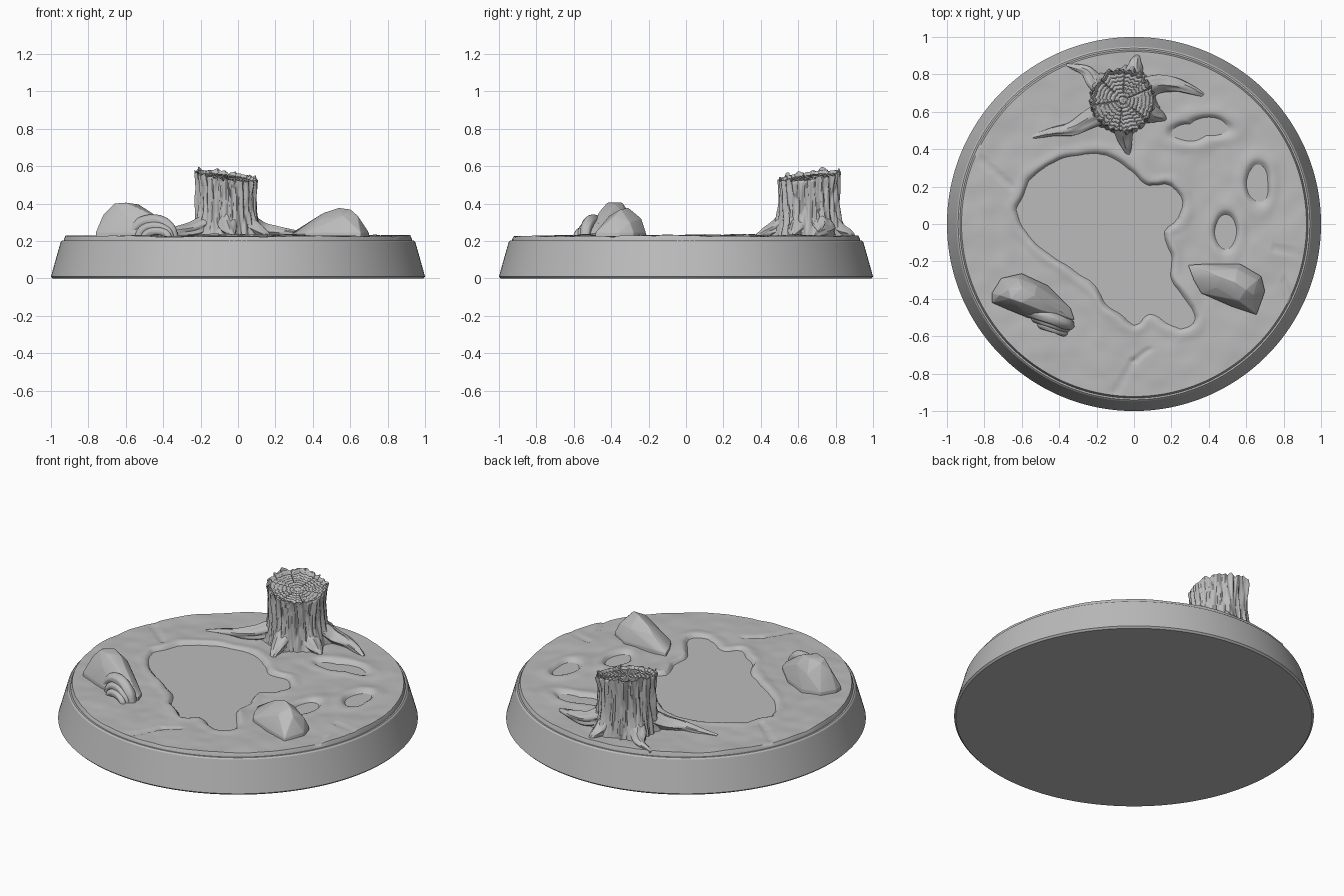
import bpy
import bmesh
from math import sin, cos, pi, tau, atan2, exp, hypot, radians
from mathutils import Vector, noise

cube = bpy.data.objects.get("Cube")
if cube:
    bpy.data.objects.remove(cube, do_unlink=True)

stone = bpy.data.materials.new("plain grey")
stone.use_nodes = True
stone.diffuse_color = (0.5, 0.5, 0.5, 1)
stone.node_tree.nodes["Principled BSDF"].inputs["Base Color"].default_value = (0.5, 0.5, 0.5, 1)


def finish(name, bm, angle=35):
    bmesh.ops.recalc_face_normals(bm, faces=bm.faces)
    mesh = bpy.data.meshes.new(name)
    bm.to_mesh(mesh)
    bm.free()
    mesh.materials.append(stone)
    obj = bpy.data.objects.new(name, mesh)
    bpy.context.collection.objects.link(obj)
    bpy.ops.object.select_all(action='DESELECT')
    obj.select_set(True)
    bpy.context.view_layer.objects.active = obj
    bpy.ops.object.shade_smooth_by_angle(angle=radians(angle))
    return obj


def loft(name, rings, angle=35):
    """Join closed rings of points and cap both ends."""
    bm = bmesh.new()
    rows = [[bm.verts.new(p) for p in ring] for ring in rings]
    for a, b in zip(rows, rows[1:]):
        n = len(a)
        for i in range(n):
            bm.faces.new((a[i], a[(i + 1) % n], b[(i + 1) % n], b[i]))
    bm.faces.new(rows[0])
    bm.faces.new(rows[-1])
    return finish(name, bm, angle)


def circle(r, z, n=192):
    return [(r * cos(tau * i / n), r * sin(tau * i / n), z) for i in range(n)]


def spline(points, steps=10):
    """Catmull-Rom samples through the points."""
    pts = [Vector(p) for p in points]
    pts = [pts[0] * 2 - pts[1]] + pts + [pts[-1] * 2 - pts[-2]]
    out = []
    for a, b, c, d in zip(pts, pts[1:], pts[2:], pts[3:]):
        for k in range(steps):
            t = k / steps
            out.append(0.5 * (2 * b + (c - a) * t + (2 * a - 5 * b + 4 * c - d) * t * t
                              + (3 * b - a - 3 * c + d) * t ** 3))
    return out + [pts[-2]]


def tube(name, points, r0, r1, grooves=0.0, tall=1.0):
    """Tapered sweep with lengthwise grooves."""
    path, rings, n = spline(points), [], 28
    for i, p in enumerate(path):
        tangent = (path[min(i + 1, len(path) - 1)] - path[max(i - 1, 0)]).normalized()
        side = tangent.cross(Vector((0, 0, 1))).normalized()
        up = side.cross(tangent)
        r = r0 + (r1 - r0) * i / (len(path) - 1)
        ring = []
        for k in range(n):
            a = tau * k / n
            q = r * (1 + grooves * sin(5 * a + 1.5 * sin(i * 0.15)) + grooves * 0.5 * sin(9 * a + i * 0.1))
            ring.append(p + side * q * cos(a) + up * q * tall * sin(a))
        rings.append(ring)
    return loft(name, rings, 40)


def smooth(t):
    t = max(0.0, min(1.0, t))
    return t * t * (3 - 2 * t)


def seg_dist(x, y, a, b):
    dx, dy = b[0] - a[0], b[1] - a[1]
    t = max(0, min(1, ((x - a[0]) * dx + (y - a[1]) * dy) / (dx * dx + dy * dy)))
    return hypot(x - a[0] - t * dx, y - a[1] - t * dy)


# Plinth with sloping wall and a narrow lip
loft("plinth", [circle(r, z) for r, z in
                ((0.99, 0), (1, 0.01), (0.948, 0.195), (0.94, 0.203), (0.9, 0.203))], 25)

# Flat water level that shows wherever the ground dips
loft("puddle_water", [circle(0.88, 0.19), circle(0.88, 0.212)])

# Uneven ground with puddle hollows and cracks
SHORE = [(-.63, .08), (-.56, .23), (-.4, .34), (-.2, .38), (-.06, .32), (.08, .21), (.2, .2),
         (.26, .12), (.24, .03), (.16, -.04), (.19, -.17), (.22, -.33), (.33, -.5), (.25, -.56),
         (.08, -.48), (0, -.54), (-.12, -.46), (-.2, -.34), (-.33, -.24), (-.46, -.15), (-.6, -.02)]
SHORE = [(p.x, p.y) for p in spline([(x, y, 0) for x, y in SHORE + SHORE[:1]], 3)][:-1]
EDGES = list(zip(SHORE, SHORE[1:] + SHORE[:1]))
POOLS = [(.3, .49, .1, .045), (.4, .52, .1, .05), (.66, .22, .06, .1), (.49, -.04, .055, .09)]
CRACKS = [((0, -.73), (-.1, -.9)), ((.08, -.67), (0, -.73)), ((-.92, .3), (-.84, .4)),
          ((-.84, .36), (-.65, .2)), ((.75, -.13), (.91, -.17)), ((.8, -.3), (.84, -.42))]


def shore_distance(x, y):
    d = min(seg_dist(x, y, a, b) for a, b in EDGES)
    inside = False
    for a, b in EDGES:
        if (a[1] > y) != (b[1] > y) and x < (b[0] - a[0]) * (y - a[1]) / (b[1] - a[1]) + a[0]:
            inside = not inside
    return -d if inside else d


def ground_height(x, y):
    wob = 0.02 * noise.noise(Vector((x * 9, y * 9, 3)))
    d = shore_distance(x, y) + wob
    for cx, cy, rx, ry in POOLS:
        d = min(d, (hypot((x - cx) / rx, (y - cy) / ry) - 1) * min(rx, ry) + wob * 0.6)
    top = 0.227 + 0.008 * noise.noise(Vector((x * 4, y * 4, 0))) \
        + 0.004 * noise.noise(Vector((x * 11, y * 11, 5)))
    for a, b in CRACKS:
        top -= 0.009 * exp(-(seg_dist(x, y, a, b) / 0.012) ** 2)
    top += 0.005 * exp(-((d - 0.035) / 0.025) ** 2)
    return 0.2 + (top - 0.2) * smooth((d + 0.015) / 0.035)


rings = [circle(0.932, 0.195, 256), circle(0.93, 0.21, 256)]
for j in range(105):
    r = 0.922 * (1 - j / 105)
    rings.append([(x, y, ground_height(x, y)) for x, y, _ in circle(r, 0, 256)])
loft("ground", rings, 50)

# Tree stump: fluted trunk, jagged rim and ringed top in one skin
CX, CY = -0.06, 0.66
ROOTS = {
    "left": [(-.13, .62, .31), (-.24, .555, .26), (-.33, .51, .245), (-.43, .495, .235), (-.54, .465, .222)],
    "back_left": [(-.12, .71, .32), (-.21, .76, .26), (-.26, .82, .24), (-.36, .85, .222)],
    "back": [(-.03, .74, .33), (0, .82, .26), (.01, .87, .24), (.02, .9, .222)],
    "right": [(.02, .7, .32), (.12, .75, .26), (.22, .745, .245), (.31, .715, .235), (.37, .69, .222)],
    "front_right": [(.02, .62, .31), (.1, .59, .26), (.14, .575, .24), (.17, .56, .222)],
    "front": [(-.06, .57, .33), (-.05, .48, .27), (-.04, .42, .245), (-.03, .37, .222)],
}
LOBES = [atan2(p[1][1] - CY, p[1][0] - CX) for p in ROOTS.values()]


def bark(a, t):
    """Trunk radius at an angle and at a height from 0 to 1."""
    v = Vector((cos(a) * 3.2, sin(a) * 3.2, t * 0.9))
    grain = 0.024 * abs(noise.noise(v)) + 0.014 * abs(noise.noise(v * 2.7)) \
        + 0.004 * sin(26 * a + 4 * t)
    flare = sum(exp(-((atan2(sin(a - b), cos(a - b))) / 0.27) ** 2) for b in LOBES)
    return 0.158 + grain + (1 - t) ** 3 * (0.012 + 0.05 * flare) - 0.012 * sin(pi * t)


N = 220
rings = []
for j in range(36):
    t = j / 35
    ring = []
    for i in range(N):
        a = tau * i / N
        r = bark(a, t)
        x, y = r * cos(a), r * sin(a)
        rim = 0.548 - 0.13 * x + 0.13 * y + 0.03 * noise.noise(Vector((cos(a) * 5, sin(a) * 5, 8)))
        ring.append((CX + x, CY + y, 0.2 + (rim - 0.2) * t))
    rings.append(ring)
for j in range(1, 48):
    s = 1 - j / 48
    ring = []
    for i in range(N):
        a = tau * i / N
        r = bark(a, 1) * s
        x, y = r * cos(a), r * sin(a)
        wave = s * 8 + 0.35 * noise.noise(Vector((x * 14, y * 14, 1)))
        z = 0.53 - 0.13 * x + 0.13 * y + 0.007 * abs(sin(pi * wave)) + 0.014 * smooth((s - 0.86) / 0.1)
        for k, c in enumerate((0.4, 1.5, 2.4, 3.3, 4.6, 5.6)):
            gap = abs(atan2(sin(a - c), cos(a - c))) * r
            if s > 0.15 + 0.12 * (k % 3):
                z -= 0.012 * exp(-(gap / 0.004) ** 2)
        ring.append((CX + x, CY + y, z))
    rings.append(ring)
loft("stump", rings, 45)

for side, path in ROOTS.items():
    tube(side + "_root", path, 0.062, 0.01, 0.09, 0.85)


# Boulders: rounded hulls with chipped facets
def boulder(name, outline, crown, bevel):
    bm = bmesh.new()
    for x, y in outline:
        bm.verts.new((x, y, 0.2))
        bm.verts.new((x, y, 0.245))
    for p in crown:
        bm.verts.new(p)
    hull = bmesh.ops.convex_hull(bm, input=bm.verts)
    junk = set(hull["geom_interior"]) | set(hull["geom_unused"])
    bmesh.ops.delete(bm, geom=[g for g in junk if isinstance(g, bmesh.types.BMVert)], context='VERTS')
    obj = finish(name, bm, 30)
    mod = obj.modifiers.new("worn edges", 'BEVEL')
    mod.width, mod.segments, mod.limit_method = bevel, 3, 'ANGLE'
    mod.angle_limit = radians(8)
    return obj


boulder("left_boulder",
        [(-.76, -.37), (-.71, -.29), (-.6, -.265), (-.46, -.33), (-.34, -.45), (-.32, -.51),
         (-.45, -.53), (-.57, -.5), (-.68, -.455), (-.76, -.42)],
        [(-.72, -.38, .34), (-.66, -.4, .4), (-.67, -.35, .39), (-.6, -.34, .405), (-.53, -.38, .395),
         (-.6, -.42, .405), (-.46, -.43, .35), (-.5, -.46, .36), (-.6, -.46, .34), (-.38, -.47, .29),
         (-.62, -.29, .33), (-.52, -.33, .35)], 0.014)
boulder("right_boulder",
        [(.29, -.22), (.36, -.215), (.46, -.22), (.57, -.215), (.68, -.28), (.7, -.36), (.655, -.485),
         (.52, -.44), (.36, -.37), (.32, -.3)],
        [(.4, -.25, .315), (.46, -.28, .352), (.54, -.31, .378), (.6, -.35, .37), (.64, -.38, .335),
         (.55, -.24, .32), (.44, -.34, .315), (.56, -.41, .335), (.66, -.3, .3)], 0.012)


# Layered arches on the front of the left boulder
def arch(name, cx, cy, half, top, r):
    ux, uy = 0.94, -0.34
    path = [(cx - cos(pi * k / 6) * half * ux, cy - cos(pi * k / 6) * half * uy,
             0.215 + sin(pi * k / 6) * (top - r - 0.215)) for k in range(7)]
    # start and end sit in the ground, so the arch reads as a half ring
    tube(name, path, r, r * 0.85, 0.04, 1.0)


arch("outer_arch", -.455, -.50, .115, .345, .035)
arch("middle_arch", -.445, -.53, .088, .305, .026)
arch("inner_arch", -.435, -.56, .068, .275, .022)
boulder("arch_core", [(-.51, -.53), (-.38, -.58), (-.36, -.53), (-.46, -.48)],
        [(-.46, -.54, .255), (-.41, -.555, .255), (-.44, -.5, .29)], 0.008)
